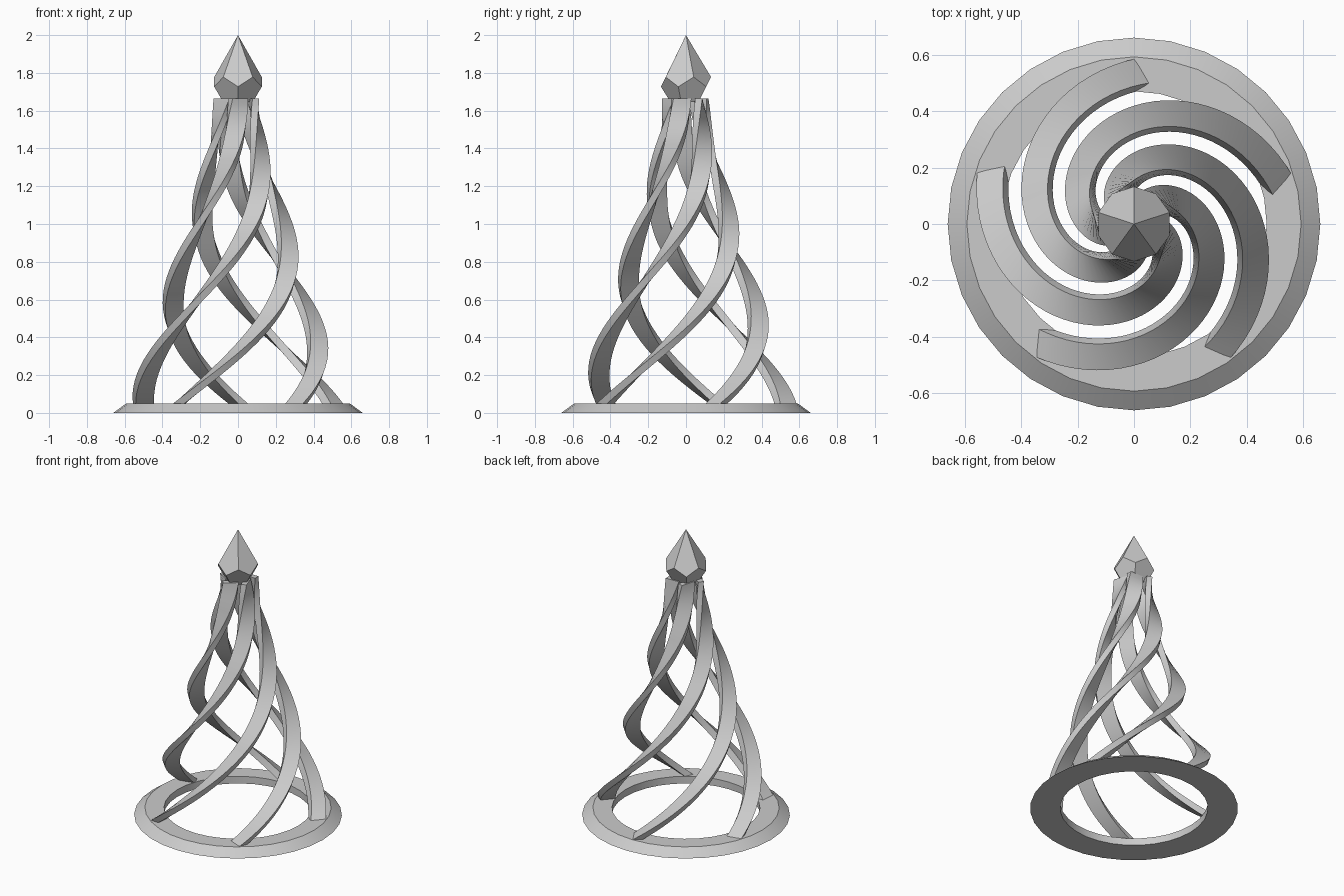
import bpy, bmesh
from math import sin, cos, atan, radians, pi, tau
from mathutils import Vector

cube = bpy.data.objects.get("Cube")
if cube:
    bpy.data.objects.remove(cube)

grey = bpy.data.materials.new("plain_grey")
grey.use_nodes = True
colour = (0.6, 0.6, 0.6, 1)
grey.diffuse_color = colour
grey.node_tree.nodes["Principled BSDF"].inputs["Base Color"].default_value = colour


def polar(r, a, z):
    return Vector((r * cos(a), r * sin(a), z))


def build(name, rings, closed_rows=False, smooth=True):
    """Skin a list of equal vertex rings; cap the ends unless the rows loop."""
    bm = bmesh.new()
    rows = [[bm.verts.new(p) for p in ring] for ring in rings]
    n = len(rows[0])
    pairs = list(zip(rows, rows[1:]))
    if closed_rows:
        pairs.append((rows[-1], rows[0]))
    for a, b in pairs:
        for i in range(n):
            j = (i + 1) % n
            bm.faces.new((a[i], a[j], b[j], b[i]))
    if not closed_rows:
        bm.faces.new(rows[0][::-1])
        bm.faces.new(rows[-1])
    return finish(name, bm, smooth)


def finish(name, bm, smooth):
    bmesh.ops.recalc_face_normals(bm, faces=bm.faces)
    mesh = bpy.data.meshes.new(name)
    bm.to_mesh(mesh)
    bm.free()
    mesh.materials.append(grey)
    obj = bpy.data.objects.new(name, mesh)
    bpy.context.collection.objects.link(obj)
    if smooth:
        bpy.ops.object.select_all(action='DESELECT')
        obj.select_set(True)
        bpy.context.view_layer.objects.active = obj
        bpy.ops.object.shade_smooth_by_angle(angle=radians(30))
    return obj


# Base ring with a sloped outer rim
SIDES = 32
profile = [(0.47, 0), (0.66, 0), (0.592, 0.05), (0.47, 0.05)]
build("base_ring",
      [[polar(r, tau * i / SIDES, z) for r, z in profile] for i in range(SIDES)],
      closed_rows=True)

# Five ribbons climbing a cone, each a rectangular section swept upwards
TURN, TAPER, WIDTH, THICK = radians(135), 0.31, 0.1, 0.037
BOTTOM, TOP, STEPS = 0.04, 1.665, 48


def ribbon_section(z, start):
    r = 0.6 - TAPER * z
    a = start + TURN * (z - 0.05)
    mid = max(r - 0.04, 0.04)
    lean = radians(18) + atan(TAPER / (mid * TURN))
    thick = THICK / sin(atan(1 / (mid * TURN)))
    corner = polar(r, a, z)
    across = polar(WIDTH, a + pi + lean, 0)
    ahead = polar(thick, a + pi / 2 + lean, 0)
    return [corner, corner + across, corner + across + ahead, corner + ahead]


for k in range(5):
    start = radians(90 + 72 * k)
    build(f"spiral_ribbon_{k + 1}",
          [ribbon_section(BOTTOM + (TOP - BOTTOM) * i / STEPS, start)
           for i in range(STEPS + 1)])

# Faceted finial: pentagon cup below, kite facets meeting at the tip
bm = bmesh.new()


def five(r, z, offset):
    return [bm.verts.new(polar(r, radians(offset + 72 * i), z)) for i in range(5)]


foot = five(0.082, 1.645, 54)
low = five(0.1325, 1.727, 54)
high = five(0.1325, 1.778, 90)
tip = bm.verts.new((0, 0, 2))
bm.faces.new(foot)
for i in range(5):
    j = (i + 1) % 5
    bm.faces.new((foot[i], foot[j], low[j], high[i], low[i]))
    bm.faces.new((tip, high[i], low[j], high[j]))
finish("finial", bm, smooth=False)
